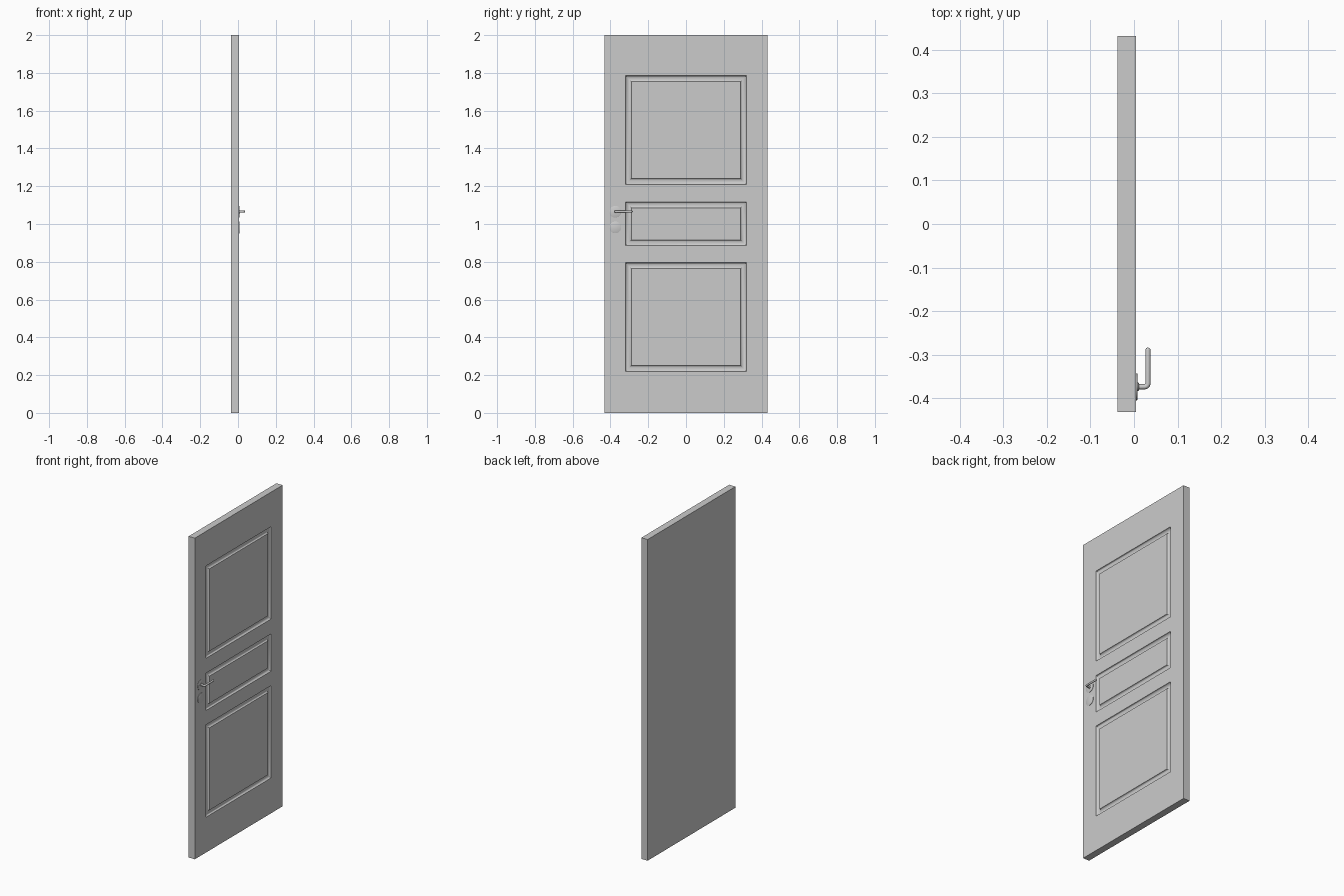
import bpy, bmesh, math

if "Cube" in bpy.data.objects:
    bpy.data.objects.remove(bpy.data.objects["Cube"])

FRONT, BACK, W = 0.005, -0.038, 0.432
HY = -0.374


def finish(bm, name):
    bmesh.ops.remove_doubles(bm, verts=bm.verts, dist=1e-5)
    bmesh.ops.recalc_face_normals(bm, faces=bm.faces)
    me = bpy.data.meshes.new(name)
    bm.to_mesh(me)
    bm.free()
    ob = bpy.data.objects.new(name, me)
    bpy.context.collection.objects.link(ob)
    smooth(ob)
    return ob


def smooth(ob):
    bpy.ops.object.select_all(action='DESELECT')
    ob.select_set(True)
    bpy.context.view_layer.objects.active = ob
    bpy.ops.object.shade_smooth_by_angle(angle=math.radians(32))


# Door leaf: front grid with three panels outlined by a rounded groove
bm = bmesh.new()


def rect(y0, y1, z0, z1, x):
    return [bm.verts.new((x, y, z)) for y, z in ((y0, z0), (y1, z0), (y1, z1), (y0, z1))]


def panel(y0, y1, z0, z1, width=0.031, depth=0.012, n=10):
    prev = rect(y0, y1, z0, z1, FRONT)
    for i in range(1, n + 1):
        a = math.pi * i / n
        d = width * (1 - math.cos(a)) / 2
        ring = rect(y0 + d, y1 - d, z0 + d, z1 - d, FRONT - depth * math.sin(a))
        for k in range(4):
            j = (k + 1) % 4
            bm.faces.new((prev[k], prev[j], ring[j], ring[k]))
        prev = ring
    bm.faces.new(prev)


ys = [-W, -0.32, 0.32, W]
zs = [0, 0.22, 0.795, 0.885, 1.117, 1.21, 1.785, 2]
for i in range(3):
    for j in range(7):
        cell = (ys[i], ys[i + 1], zs[j], zs[j + 1])
        if i == 1 and j % 2:
            panel(*cell)
        else:
            bm.faces.new(rect(*cell, FRONT))
bmesh.ops.remove_doubles(bm, verts=bm.verts, dist=1e-5)

# Door sides and plain back
rim = [e for e in bm.edges if e.is_boundary]
ext = bmesh.ops.extrude_edge_only(bm, edges=rim)['geom']
for v in ext:
    if isinstance(v, bmesh.types.BMVert):
        v.co.x = BACK
bmesh.ops.contextual_create(bm, geom=[e for e in ext if isinstance(e, bmesh.types.BMEdge)])
finish(bm, "door_leaf")


# Turned discs: (x offset, radius) profile around the x axis
def turned(name, z, profile, n=32):
    bm = bmesh.new()
    rings = [[bm.verts.new((FRONT + x, HY + r * math.cos(2 * math.pi * k / n),
                            z + r * math.sin(2 * math.pi * k / n))) for k in range(n)]
             for x, r in profile]
    for a, b in zip(rings, rings[1:]):
        for k in range(n):
            j = (k + 1) % n
            bm.faces.new((a[k], a[j], b[j], b[k]))
    bm.faces.new(rings[0])
    bm.faces.new(rings[-1])
    finish(bm, name)


turned("handle_rosette", 1.065, [(-0.001, 0.031), (0.002, 0.031), (0.003, 0.029)])
turned("lock_rosette", 0.982, [(-0.001, 0.031), (0.002, 0.031), (0.003, 0.029)])
turned("handle_collar", 1.065, [(0.002, 0.010), (0.005, 0.010), (0.006, 0.008)])

# Lever handle: swept tube with a rounded elbow and tip
R, BX, BEND = 0.006, 0.032, 0.008
pts = [(FRONT, HY, 1)]
for i in range(7):
    a = math.pi / 2 * i / 6
    pts.append((BX - BEND + BEND * math.sin(a), HY + BEND - BEND * math.cos(a), 1))
for i in range(6):
    a = math.pi / 2 * i / 6
    pts.append((BX, -0.290 + 0.006 * math.sin(a), math.cos(a)))
pts.append((BX, -0.284, 0.05))
cu = bpy.data.curves.new("lever_handle", 'CURVE')
cu.dimensions = '3D'
cu.bevel_depth = R
cu.bevel_resolution = 4
cu.use_fill_caps = True
sp = cu.splines.new('POLY')
sp.points.add(len(pts) - 1)
for p, (x, y, r) in zip(sp.points, pts):
    p.co = (x, y, 1.066, 1)
    p.radius = r
lever = bpy.data.objects.new("lever_handle", cu)
bpy.context.collection.objects.link(lever)
bpy.ops.object.select_all(action='DESELECT')
lever.select_set(True)
bpy.context.view_layer.objects.active = lever
bpy.ops.object.convert(target='MESH')
smooth(bpy.context.view_layer.objects.active)
